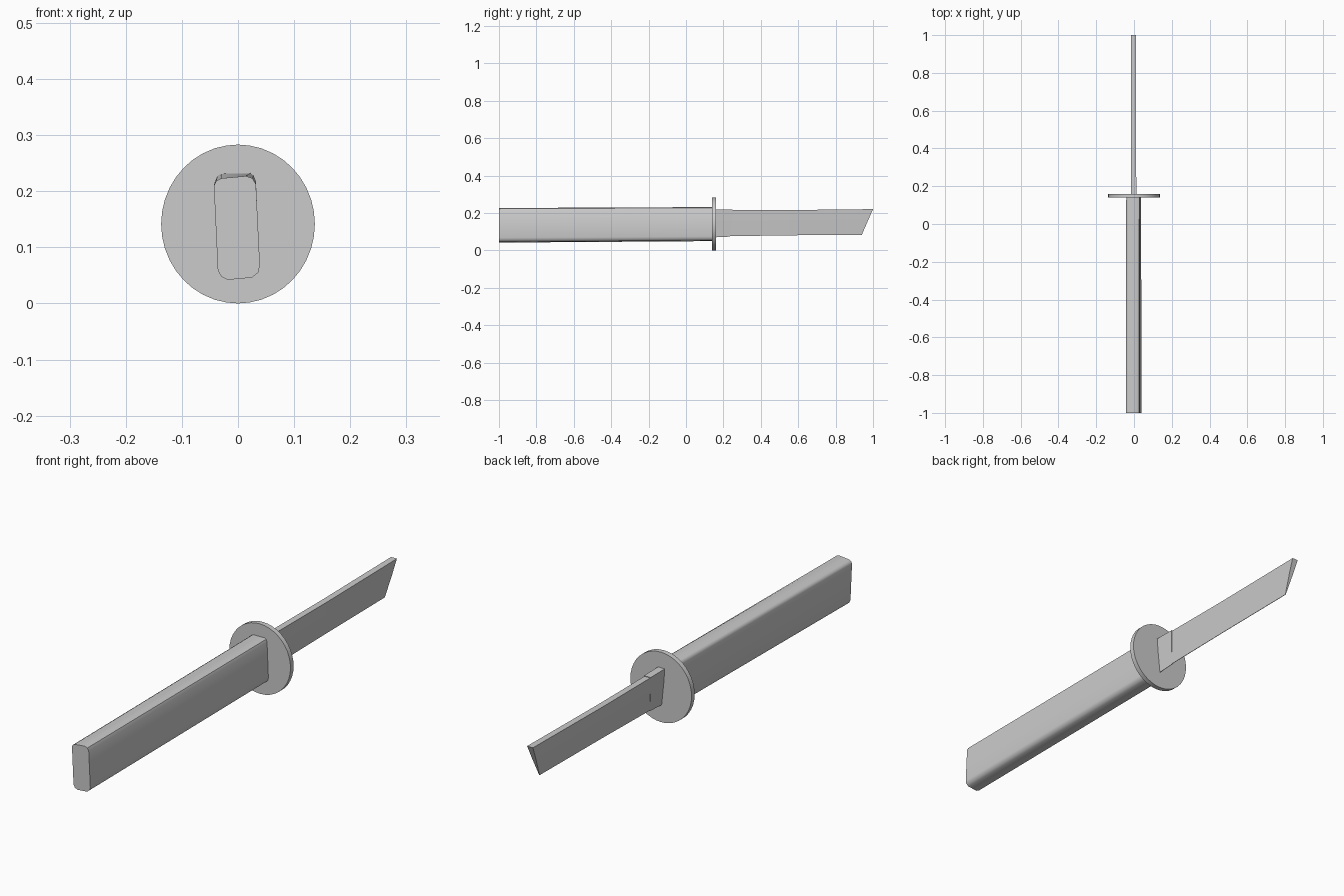
import bpy, bmesh, math

if "Cube" in bpy.data.objects:
    bpy.data.objects.remove(bpy.data.objects["Cube"])


def loft(name, sections, smooth=None):
    """Skin a list of (x, y, z) rings that share a point count, with end caps."""
    bm = bmesh.new()
    rings = [[bm.verts.new(p) for p in ring] for ring in sections]
    n = len(rings[0])
    for a, b in zip(rings, rings[1:]):
        for i in range(n):
            j = (i + 1) % n
            bm.faces.new((a[i], a[j], b[j], b[i]))
    bm.faces.new(rings[0])
    bm.faces.new(rings[-1])
    bmesh.ops.recalc_face_normals(bm, faces=bm.faces)
    mesh = bpy.data.meshes.new(name)
    bm.to_mesh(mesh)
    bm.free()
    obj = bpy.data.objects.new(name, mesh)
    bpy.context.collection.objects.link(obj)
    if smooth:
        bpy.ops.object.select_all(action='DESELECT')
        obj.select_set(True)
        bpy.context.view_layer.objects.active = obj
        bpy.ops.object.shade_smooth_by_angle(angle=math.radians(smooth))
    return obj


def ring(points, y):
    return [(x, y, z) for x, z in points]


# Grip: slightly leaning rounded bar, rising a little towards the guard
butt = [(-.043, .210), (-.039, .218), (-.030, .223), (.014, .227), (.026, .223), (.032, .212),
        (.039, .068), (.036, .055), (.025, .046), (-.018, .042), (-.030, .048), (-.036, .059)]
neck = [(-.041, .218), (-.037, .227), (-.030, .231), (.022, .232), (.028, .228), (.032, .218),
        (.038, .075), (.035, .062), (.024, .053), (-.018, .050), (-.028, .055), (-.034, .066)]
loft("grip", [ring(butt, -1), ring(neck, .145)], smooth=40)

# Guard: thin round plate
disc = [(.137 * math.cos(t), .1415 + .1415 * math.sin(t))
        for t in (2 * math.pi * i / 40 for i in range(40))]
loft("guard", [ring(disc, .14), ring(disc, .16)], smooth=30)


# Blade parts: wedge with a flat spine on top and a fine cutting edge below
def wedge(half, top, bottom, y_top, y_bottom, cx=-.002):
    y_mid = y_bottom + (y_top - y_bottom) * .6
    z_mid = bottom + (top - bottom) * .6
    return [(cx - half, y_top, top), (cx + half, y_top, top),
            (cx + half * .7, y_mid, z_mid), (cx + .001, y_bottom, bottom),
            (cx - .001, y_bottom, bottom), (cx - half * .7, y_mid, z_mid)]


loft("blade", [wedge(.013, .217, .075, .15, .15),
               wedge(.013, .216, .081, .55, .55),
               wedge(.013, .221, .084, 1, .94)])

# Collar hugging the blade next to the guard
loft("blade_collar", [wedge(.015, .220, .070, .15, .15),
                      wedge(.015, .219, .074, .25, .235)])
